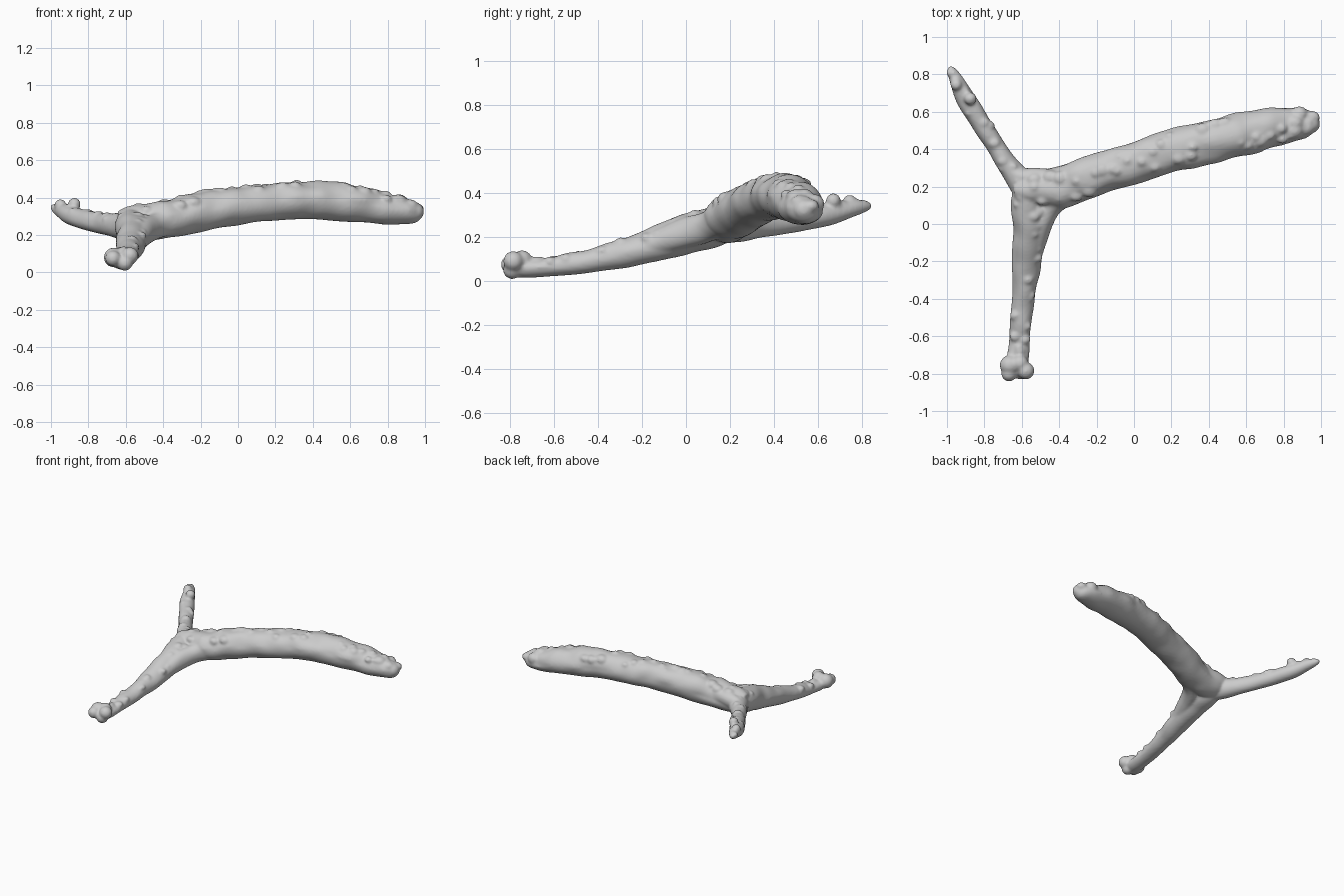
import bpy, bmesh, math, random
from mathutils import Vector, Matrix, noise

random.seed(4)
bm = bmesh.new()
SEG = 28


def spline(pts, per=12):
    """Smooth samples through (x, y, z, half width, half height) stations."""
    out = []
    for i in range(len(pts) - 1):
        a, b, c, d = (pts[min(max(i + k, 0), len(pts) - 1)] for k in (-1, 0, 1, 2))
        for s in range(per):
            t = s / per
            out.append([0.5 * (2 * q + (r - p) * t + (2 * p - 5 * q + 4 * r - u) * t * t
                        + (3 * q - p - 3 * r + u) * t ** 3) for p, q, r, u in zip(a, b, c, d)])
    return out + [list(pts[-1])]


def blob(p, r, stretch=(1, 1, 1)):
    m = Matrix.Translation(p) @ Matrix.Diagonal((*stretch, 1))
    bmesh.ops.create_icosphere(bm, subdivisions=3, radius=r, matrix=m)


def limb(pts, knobs=0, size=0.03, rough=0.006):
    """Lofted elliptical limb, with small knobs scattered along its upper side."""
    st = spline(pts)
    rings, frames = [], []
    for i, (x, y, z, w, h) in enumerate(st):
        p = Vector((x, y, z))
        t = (Vector(st[min(i + 1, len(st) - 1)][:3]) - Vector(st[max(i - 1, 0)][:3])).normalized()
        side = t.cross(Vector((0, 0, 1))).normalized()
        up = side.cross(t)
        frames.append((p, side, up, w, h))
        ring = []
        for k in range(SEG):
            a = math.tau * k / SEG
            o = side * math.cos(a) * w + up * math.sin(a) * h
            n = noise.noise((p + o) * 9) * rough * (1.3 if math.sin(a) > 0 else 0.6)
            ring.append(bm.verts.new(p + o + o.normalized() * n))
        rings.append(ring)
    for r0, r1 in zip(rings, rings[1:]):
        for k in range(SEG):
            bm.faces.new((r0[k], r0[(k + 1) % SEG], r1[(k + 1) % SEG], r1[k]))
    bm.faces.new(rings[0][::-1])
    bm.faces.new(rings[-1])
    for i in range(knobs):
        f = (i + random.random()) / knobs
        p, side, up, w, h = frames[int((0.06 + 0.86 * f) * (len(frames) - 1))]
        a = math.pi / 2 + random.uniform(-0.95, 0.95)
        r = size * random.uniform(0.6, 1.05)
        q = p + side * math.cos(a) * (w - r * 0.55) + up * math.sin(a) * (h - r * 0.55)
        blob(q, r, (1.25, 1.1, 0.95))


# thick main limb
limb([(-0.64, 0.19, 0.26, 0.05, 0.06), (-0.56, 0.19, 0.265, 0.095, 0.09),
      (-0.40, 0.20, 0.28, 0.115, 0.10), (-0.20, 0.265, 0.323, 0.11, 0.105),
      (0.0, 0.325, 0.355, 0.11, 0.10), (0.20, 0.393, 0.377, 0.115, 0.10),
      (0.40, 0.438, 0.388, 0.118, 0.102), (0.60, 0.487, 0.37, 0.112, 0.10),
      (0.80, 0.527, 0.338, 0.102, 0.085), (0.90, 0.54, 0.322, 0.082, 0.063),
      (0.96, 0.545, 0.32, 0.05, 0.045), (0.985, 0.55, 0.32, 0.015, 0.015)],
     knobs=46, size=0.037, rough=0.012)
blob((0.945, 0.535, 0.325), 0.05)
blob((0.885, 0.585, 0.35), 0.045)

# front limb, sloping down to the ground
limb([(-0.57, 0.25, 0.265, 0.05, 0.06), (-0.565, 0.13, 0.245, 0.092, 0.09),
      (-0.56, 0.0, 0.21, 0.088, 0.09), (-0.572, -0.2, 0.148, 0.077, 0.072),
      (-0.593, -0.4, 0.1, 0.062, 0.058), (-0.612, -0.6, 0.066, 0.056, 0.046),
      (-0.622, -0.72, 0.058, 0.055, 0.042), (-0.622, -0.80, 0.055, 0.04, 0.035)],
     knobs=22, size=0.028, rough=0.009)
# knuckle end of the front limb
for x, y, z, r in ((-0.665, -0.755, 0.08, 0.053), (-0.668, -0.80, 0.075, 0.042),
                   (-0.578, -0.785, 0.09, 0.046), (-0.605, -0.79, 0.05, 0.042),
                   (-0.61, -0.745, 0.095, 0.045)):
    blob((x, y, z), r)

# thin back limb, rising to a point
limb([(-0.56, 0.15, 0.24, 0.07, 0.07), (-0.63, 0.255, 0.25, 0.065, 0.07),
      (-0.695, 0.345, 0.255, 0.052, 0.058), (-0.795, 0.50, 0.275, 0.053, 0.052),
      (-0.885, 0.645, 0.30, 0.054, 0.05), (-0.94, 0.75, 0.328, 0.04, 0.038),
      (-0.97, 0.81, 0.338, 0.027, 0.025), (-0.985, 0.842, 0.342, 0.012, 0.012)],
     knobs=15, size=0.027)
blob((-0.875, 0.67, 0.365), 0.034)
blob((-0.95, 0.745, 0.36), 0.032)

# webs that fill the crotches of the fork
limb([(-0.55, -0.2, 0.155, 0.05, 0.05), (-0.51, -0.04, 0.205, 0.06, 0.065),
      (-0.45, 0.09, 0.245, 0.06, 0.07), (-0.34, 0.17, 0.28, 0.06, 0.075),
      (-0.15, 0.25, 0.325, 0.06, 0.06)])
limb([(-0.71, 0.36, 0.26, 0.03, 0.03), (-0.63, 0.265, 0.275, 0.04, 0.05),
      (-0.53, 0.25, 0.29, 0.05, 0.055), (-0.36, 0.26, 0.31, 0.04, 0.05)])

bmesh.ops.recalc_face_normals(bm, faces=bm.faces)
mesh = bpy.data.meshes.new("forked_branch")
bm.to_mesh(mesh)
bm.free()
obj = bpy.data.objects.new("forked_branch", mesh)
bpy.context.collection.objects.link(obj)

# fuse everything into one weathered skin
rm = obj.modifiers.new("fuse", 'REMESH')
rm.mode = 'VOXEL'
rm.voxel_size = 0.009
rm.use_smooth_shade = True
sm = obj.modifiers.new("soften", 'SMOOTH')
sm.factor = 0.5
sm.iterations = 5
